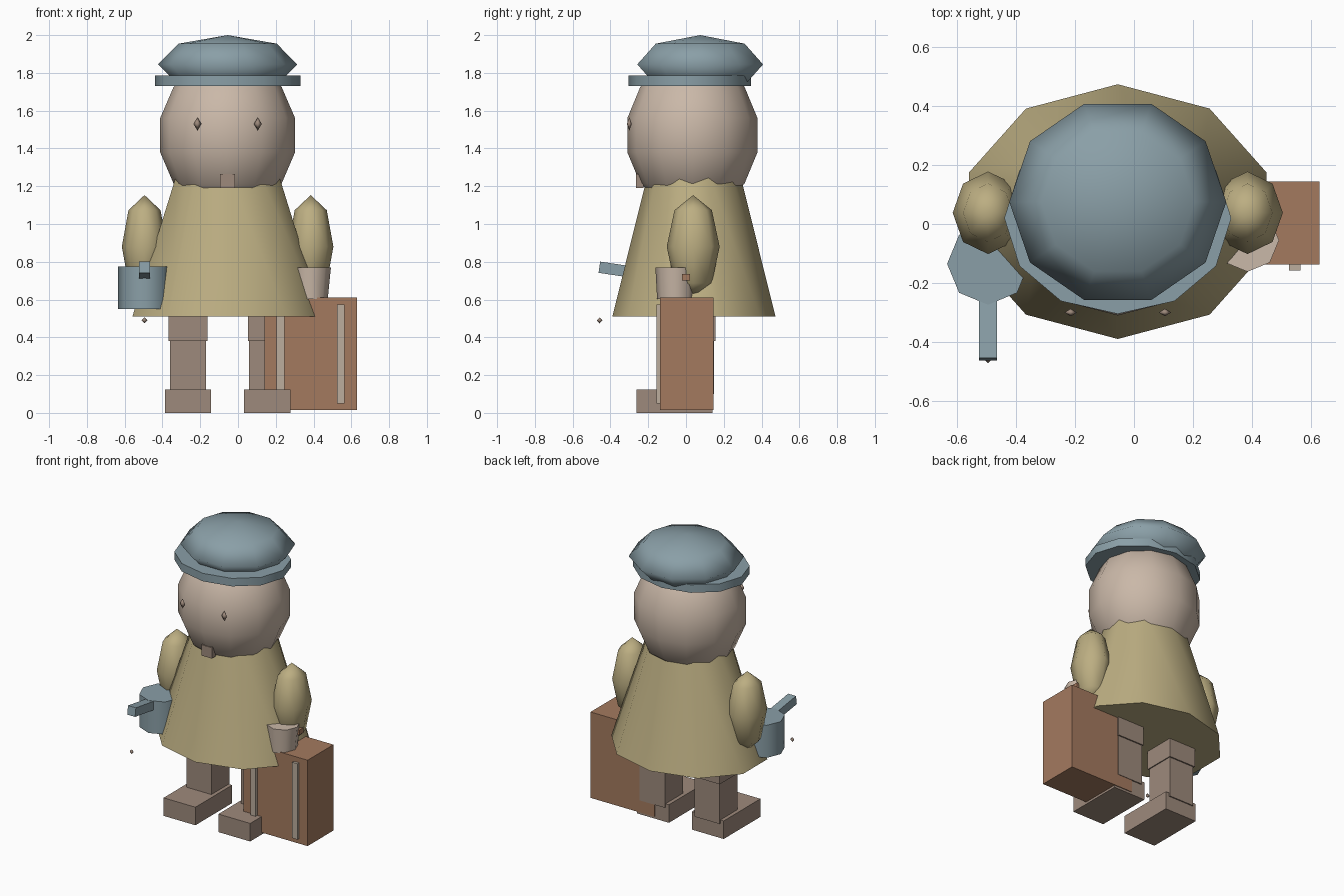
import bpy, bmesh, math
from mathutils import Matrix

if "Cube" in bpy.data.objects:
    bpy.data.objects.remove(bpy.data.objects["Cube"])


def material(name, rgb):
    m = bpy.data.materials.new(name)
    lin = [((c / 255 + 0.055) / 1.055) ** 2.4 for c in rgb]
    m.diffuse_color = (*lin, 1)
    m.use_nodes = True
    m.node_tree.nodes["Principled BSDF"].inputs["Base Color"].default_value = m.diffuse_color
    return m


SKIN = material("pale_skin", (202, 184, 168))
COAT = material("khaki_cloth", (188, 174, 130))
BLUE = material("dusty_blue", (138, 159, 167))
LIMB = material("grey_brown", (158, 138, 124))
CASE = material("case_leather", (164, 122, 95))
STRAP = material("pale_strap", (188, 174, 158))


def finish(name, bm, mat, smooth=None):
    bmesh.ops.recalc_face_normals(bm, faces=bm.faces)
    me = bpy.data.meshes.new(name)
    bm.to_mesh(me)
    bm.free()
    ob = bpy.data.objects.new(name, me)
    bpy.context.collection.objects.link(ob)
    me.materials.append(mat)
    if smooth:
        bpy.ops.object.select_all(action='DESELECT')
        ob.select_set(True)
        bpy.context.view_layer.objects.active = ob
        bpy.ops.object.shade_smooth_by_angle(angle=math.radians(smooth))
    return ob


def box(name, mat, x, y, z, tilt=0):
    """Box from min/max pairs, optionally tilted about its own x axis."""
    bm = bmesh.new()
    size = [b - a for a, b in (x, y, z)]
    mid = [(a + b) / 2 for a, b in (x, y, z)]
    m = Matrix.Translation(mid) @ Matrix.Rotation(math.radians(tilt), 4, 'X') @ Matrix.Diagonal((*size, 1))
    bmesh.ops.create_cube(bm, size=1, matrix=m)
    return finish(name, bm, mat)


def ball(name, mat, centre, radii, segs, rings):
    """Low-poly ellipsoid with a vertex column facing front."""
    bm = bmesh.new()
    m = Matrix.Translation(centre) @ Matrix.Diagonal((*radii, 1)) @ Matrix.Rotation(math.pi / 2, 4, 'Z')
    bmesh.ops.create_uvsphere(bm, u_segments=segs, v_segments=rings, radius=1, matrix=m)
    return finish(name, bm, mat, 180)


def tube(name, mat, centre, segs, low, high):
    """Capped frustum; low and high are (rx, ry, z)."""
    bm = bmesh.new()
    loops = []
    for rx, ry, z in (low, high):
        loops.append([bm.verts.new((centre[0] + rx * math.sin(2 * math.pi * i / segs),
                                    centre[1] + ry * math.cos(2 * math.pi * i / segs), z))
                      for i in range(segs)])
    for i in range(segs):
        j = (i + 1) % segs
        bm.faces.new((loops[0][i], loops[0][j], loops[1][j], loops[1][i]))
    bm.faces.new(loops[0])
    bm.faces.new(loops[1])
    return finish(name, bm, mat, 50)


CX = -0.055  # body centre line

# Coat and head
tube("coat", COAT, (CX, 0.042), 10, (0.53, 0.432, 0.51), (0.278, 0.24, 1.28))
ball("head", SKIN, (CX, 0.034, 1.47), (0.366, 0.353, 0.41), 12, 7)

# Hat
tube("hat_brim", BLUE, (CX, 0.02), 12, (0.385, 0.325, 1.73), (0.385, 0.325, 1.785))
ball("hat_crown", BLUE, (CX, 0.075, 1.845), (0.368, 0.35, 0.155), 10, 4)

# Face and collar toggle
for side, x in (("left", -0.215), ("right", 0.105)):
    ball("eye_" + side, LIMB, (x, -0.3, 1.53), (0.021, 0.013, 0.035), 4, 2)
box("collar_toggle", LIMB, (-0.095, -0.015), (-0.265, -0.225), (1.19, 1.265))

# Arms, legs and feet
for side, s in (("left", -1), ("right", 1)):
    ball("arm_" + side, COAT, (CX + s * 0.44, 0.038, 0.88), (0.12, 0.14, 0.273), 8, 4)
    x = CX + s * 0.21
    box("upper_leg_" + side, LIMB, (x - 0.103, x + 0.103), (-0.06, 0.157), (0.38, 0.56))
    box("lower_leg_" + side, LIMB, (x - 0.096, x + 0.096), (-0.05, 0.148), (0.1, 0.38))
    box("foot_" + side, LIMB, (x - 0.122, x + 0.122), (-0.262, 0.14), (0, 0.125))

# Saucepan with a handle and a drip
tube("pan", BLUE, (-0.495, -0.135), 8, (0.139, 0.139, 0.55), (0.139, 0.139, 0.775))
box("pan_handle", BLUE, (-0.525, -0.465), (-0.46, -0.2), (0.722, 0.782), -8.5)
ball("drip", LIMB, (-0.495, -0.457, 0.49), (0.015, 0.015, 0.016), 4, 2)

# Cup
tube("cup", SKIN, (0.385, -0.055), 8, (0.09, 0.098, 0.602), (0.107, 0.107, 0.77))

# Suitcase with straps and grip
box("suitcase", CASE, (0.14, 0.63), (-0.138, 0.145), (0.015, 0.61))
for side, x in (("inner", 0.225), ("outer", 0.545)):
    box("case_strap_" + side, STRAP, (x - 0.02, x + 0.02), (-0.157, -0.13), (0.05, 0.575))
box("case_grip", CASE, (0.285, 0.485), (-0.022, 0.022), (0.7, 0.735))
